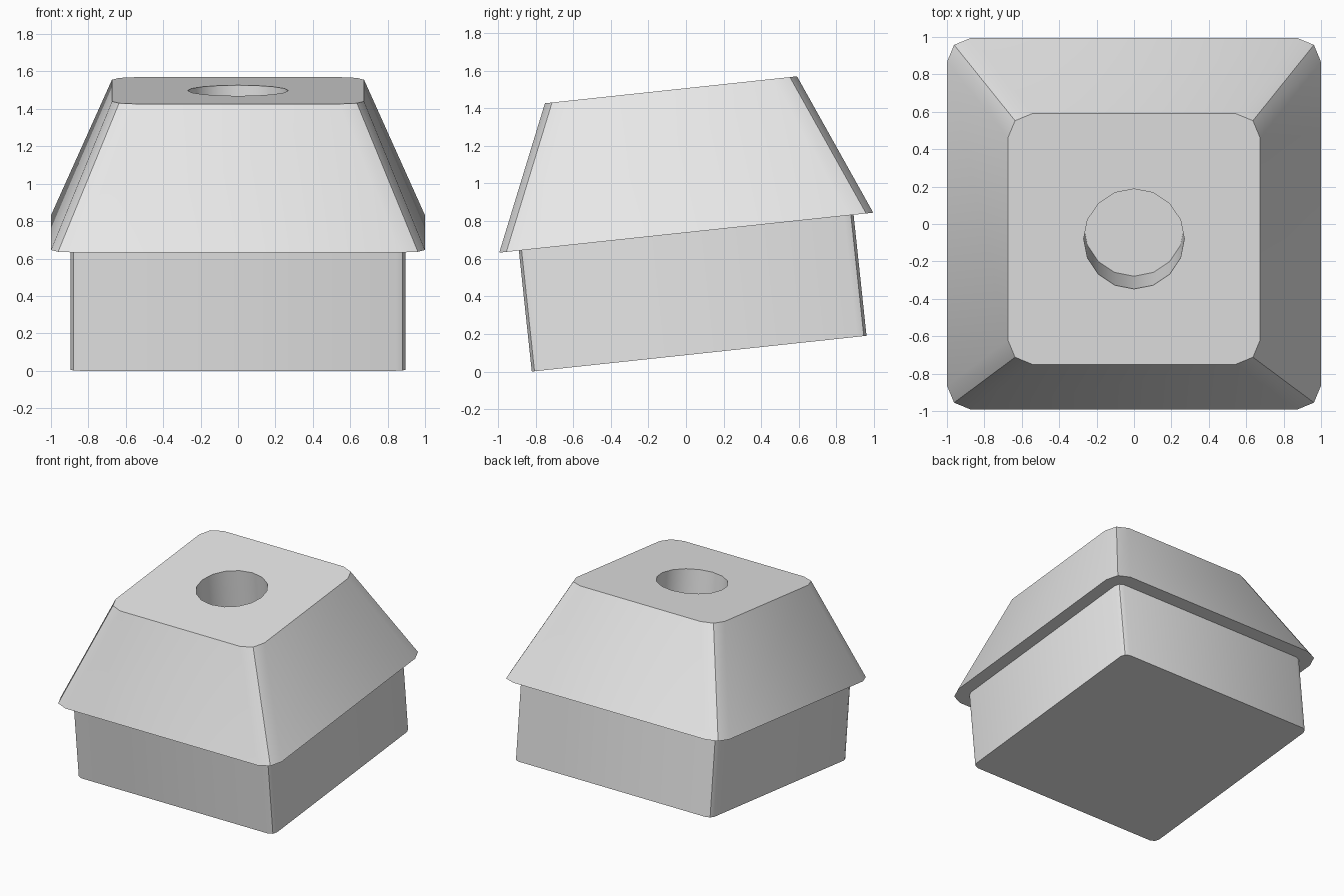
import bpy, bmesh, math
from mathutils import Matrix

if "Cube" in bpy.data.objects:
    bpy.data.objects.remove(bpy.data.objects["Cube"])

# Everything is built upright, then leaned slightly about the x axis
LEAN = Matrix.Translation((0, 0.07, 0.095)) @ Matrix.Rotation(math.radians(6.1), 4, 'X')
BODY_H, CAP_H = 0.647, 0.764
HOLE_R, HOLE_DEPTH = 0.269, 0.64

grey = bpy.data.materials.new("light_grey")
grey.diffuse_color = (0.8, 0.8, 0.8, 1)
grey.use_nodes = True
grey.node_tree.nodes["Principled BSDF"].inputs["Base Color"].default_value = grey.diffuse_color


def rounded_square(half, r, z):
    """Square outline whose corners are two-segment arcs."""
    pts = []
    for q in range(4):
        mid = math.radians(45 + 90 * q)
        cx = math.copysign(half - r, math.cos(mid))
        cy = math.copysign(half - r, math.sin(mid))
        for k in range(3):
            a = math.radians(90 * q + 45 * k)
            pts.append((cx + r * math.cos(a), cy + r * math.sin(a), z))
    return pts


def circle(r, z, n=16):
    return [(r * math.cos(2 * math.pi * i / n), r * math.sin(2 * math.pi * i / n), z)
            for i in range(n)]


def loft(name, lower, upper):
    """Closed solid between two matching outlines."""
    bm = bmesh.new()
    a = [bm.verts.new(p) for p in lower]
    b = [bm.verts.new(p) for p in upper]
    n = len(a)
    for i in range(n):
        j = (i + 1) % n
        bm.faces.new((a[i], a[j], b[j], b[i]))
    bm.faces.new(a[::-1])
    bm.faces.new(b)
    me = bpy.data.meshes.new(name)
    bm.to_mesh(me)
    bm.free()
    me.materials.append(grey)
    ob = bpy.data.objects.new(name, me)
    bpy.context.collection.objects.link(ob)
    ob.matrix_world = LEAN
    return ob


def activate(ob):
    bpy.ops.object.select_all(action='DESELECT')
    ob.select_set(True)
    bpy.context.view_layer.objects.active = ob


# Square lower body
body = loft("lower_body", rounded_square(0.895, 0.05, 0),
            rounded_square(0.895, 0.05, BODY_H))

# Overhanging tapered cap
top = BODY_H + CAP_H
cap = loft("tapered_cap", rounded_square(1.0, 0.13, BODY_H),
           rounded_square(0.674, 0.13, top))

# Blind round hole in the cap
cutter = loft("hole_cutter", circle(HOLE_R, top - HOLE_DEPTH), circle(HOLE_R, top + 0.1))
cutter.hide_render = True
cut = cap.modifiers.new("hole", 'BOOLEAN')
cut.operation = 'DIFFERENCE'
cut.solver = 'EXACT'
cut.object = cutter
bpy.context.view_layer.update()
activate(cap)
bpy.ops.object.modifier_apply(modifier=cut.name)
bpy.data.objects.remove(cutter)

# Soft corners and hole wall, crisp rims
for ob in (body, cap):
    activate(ob)
    bpy.ops.object.shade_smooth_by_angle(angle=math.radians(30))
